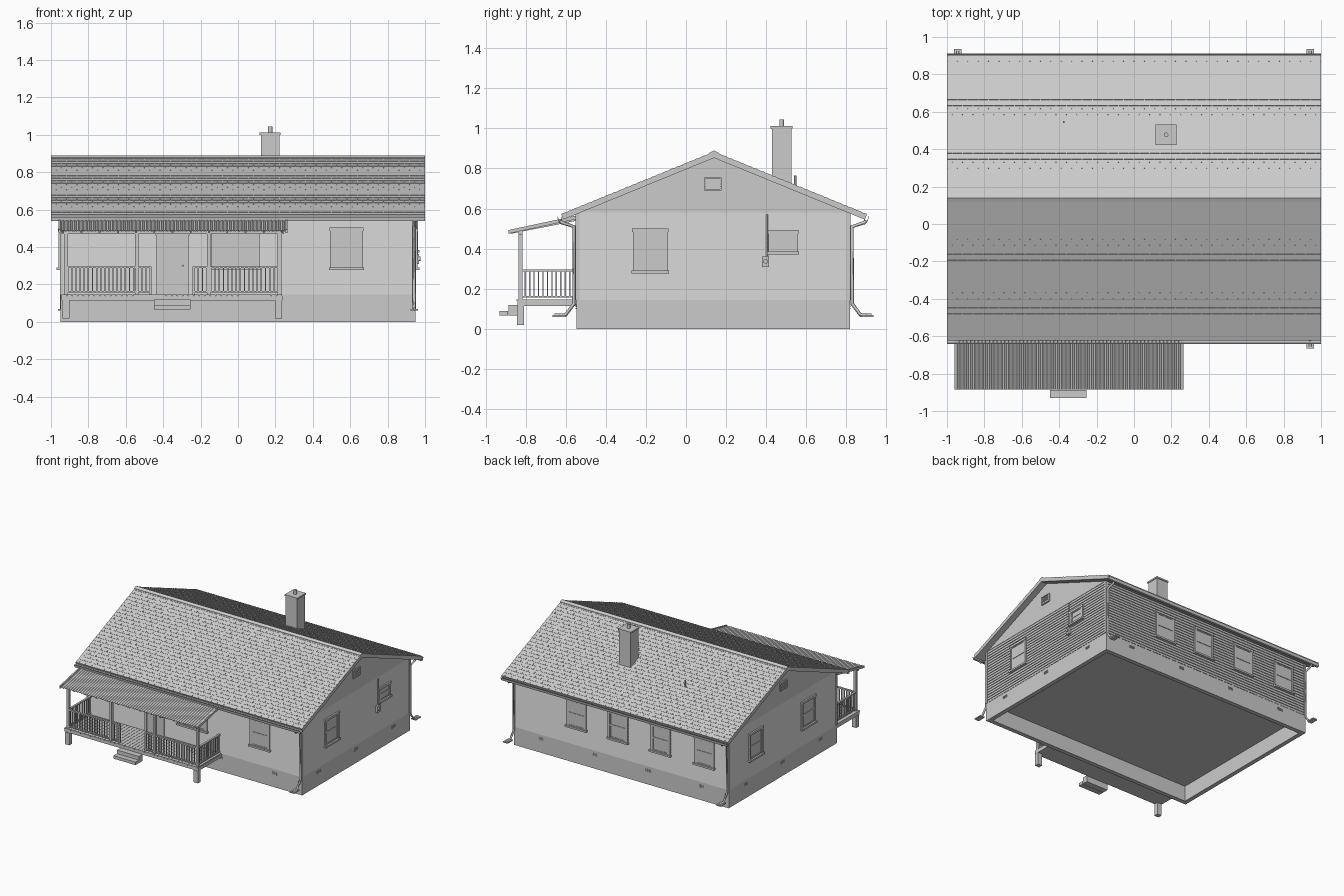
import bpy, bmesh
from math import radians, atan2, hypot, cos, pi
from mathutils import Matrix, Vector

if "Cube" in bpy.data.objects:
    bpy.data.objects.remove(bpy.data.objects["Cube"])


def make(name, verts, faces, matrix=None):
    me = bpy.data.meshes.new(name)
    me.from_pydata(verts, [], faces)
    bm = bmesh.new()
    bm.from_mesh(me)
    bmesh.ops.recalc_face_normals(bm, faces=bm.faces)
    bm.to_mesh(me)
    bm.free()
    ob = bpy.data.objects.new(name, me)
    if matrix:
        ob.matrix_world = matrix
    bpy.context.collection.objects.link(ob)
    return ob


def boxes(name, items, matrix=None):
    """One object from boxes given as (x0, x1, y0, y1, z0, z1)."""
    verts, faces = [], []
    for x0, x1, y0, y1, z0, z1 in items:
        n = len(verts)
        verts += [(x, y, z) for x in (x0, x1) for y in (y0, y1) for z in (z0, z1)]
        faces += [[n + i for i in f] for f in ((0, 1, 3, 2), (4, 6, 7, 5), (0, 4, 5, 1),
                                               (2, 3, 7, 6), (0, 2, 6, 4), (1, 5, 7, 3))]
    return make(name, verts, faces, matrix)


def prism(name, profile, x0, x1):
    """Extrude a (y, z) profile along x."""
    n = len(profile)
    verts = [(x, y, z) for x in (x0, x1) for y, z in profile]
    faces = [list(range(n)), list(range(n, 2 * n))]
    faces += [(i, (i + 1) % n, n + (i + 1) % n, n + i) for i in range(n)]
    return make(name, verts, faces)


def tube(name, points, radius, sides_res=0):
    cu = bpy.data.curves.new(name, 'CURVE')
    cu.dimensions = '3D'
    cu.bevel_depth, cu.bevel_resolution, cu.use_fill_caps = radius, sides_res, True
    sp = cu.splines.new('POLY')
    sp.points.add(len(points) - 1)
    for p, co in zip(sp.points, points):
        p.co = (*co, 1)
    ob = bpy.data.objects.new(name, cu)
    bpy.context.collection.objects.link(ob)
    return ob


HX, Y0, Y1, FZ, WZ = 0.95, -0.547, 0.817, 0.145, 0.58
YC = 0.135

# Hollow foundation with the floor closing it
T = 0.035
boxes("foundation", [(-HX, HX, Y0, Y0 + T, 0, FZ), (-HX, HX, Y1 - T, Y1, 0, FZ),
                     (-HX, -HX + T, Y0 + T, Y1 - T, 0, FZ), (HX - T, HX, Y0 + T, Y1 - T, 0, FZ)])
boxes("floor", [(-HX + T, HX - T, Y0 + T, Y1 - T, 0.125, FZ)])

# Lap siding walls: sawtooth stack of rings
verts, faces, N = [], [], 20
for i in range(N):
    for out, k in ((0.002, i), (-0.003, i + 1)):
        z = FZ + (WZ - FZ) * k / N
        verts += [(-HX - out, Y0 - out, z), (HX + out, Y0 - out, z),
                  (HX + out, Y1 + out, z), (-HX - out, Y1 + out, z)]
for r in range(2 * N - 1):
    faces += [(4 * r + j, 4 * r + (j + 1) % 4, 4 * r + 4 + (j + 1) % 4, 4 * r + 4 + j) for j in range(4)]
make("siding_walls", verts, faces)
boxes("corner_boards", [(sx * 0.944 - 0.009, sx * 0.944 + 0.009, y - 0.009, y + 0.009, FZ, WZ)
                        for sx in (-1, 1) for y in (Y0 + 0.006, Y1 - 0.006)])
prism("gables", [(Y0, WZ), (Y1, WZ), (0.14, 0.857)], -HX, HX)

# Roof slopes with shingle tabs
RY, RZ, RUN, DROP = 0.14, 0.885, 0.763, 0.312
L, ang = hypot(RUN, DROP), atan2(DROP, RUN)
ROWS, COLS = 24, 36
for side, name in ((0, "back"), (1, "front")):
    m = Matrix.Translation((0, RY, RZ)) @ Matrix.Rotation(pi * side, 4, 'Z') @ Matrix.Rotation(-ang, 4, 'X')
    boxes("roof_slab_" + name, [(-1, 1, 0, L, -0.03, -0.003)], m)
    tabs, w, d = [], 2 / COLS, L / ROWS
    for r in range(ROWS):
        tabs.append((-1, 1, r * d, r * d + d * 0.55, -0.003, -0.0015))
        off = w / 2 * (r % 2)
        for c in range(COLS + r % 2):
            a, b = max(-1, -1 + c * w - off + 0.002), min(1, -1 + (c + 1) * w - off - 0.002)
            tabs.append((a, b, r * d + d * 0.5, (r + 1) * d, -0.003, 0))
    boxes("roof_shingles_" + name, tabs, m)
s = DROP / RUN
prism("ridge_cap", [(RY - 0.022, RZ - 0.022 * s - 0.002), (RY - 0.022, RZ - 0.022 * s + 0.003), (RY, RZ + 0.005),
                    (RY + 0.022, RZ - 0.022 * s + 0.003), (RY + 0.022, RZ - 0.022 * s - 0.002),
                    (RY, RZ - 0.008)], -1, 1)

# Gutters and downspouts
for sy, name in ((1, "back"), (-1, "front")):
    def Y(v):
        return YC + sy * v
    prism("gutter_" + name, [(Y(a), b) for a, b in
          ((0.753, 0.56), (0.753, 0.538), (0.772, 0.538), (0.777, 0.56), (0.774, 0.56),
           (0.77, 0.541), (0.756, 0.541), (0.756, 0.56))], -1, 1)
    for sx in (-1, 1):
        if sy < 0 and sx < 0:
            continue
        x = sx * 0.942
        tube("downspout", [(x, Y(a), b) for a, b in ((0.763, 0.54), (0.755, 0.53), (0.694, 0.51),
             (0.694, 0.125), (0.735, 0.07), (0.79, 0.067))], 0.009)
        ya, yb = sorted((Y(0.735), Y(0.8)))
        boxes("splash_block", [(x - 0.02, x + 0.02, ya, yb, 0.06, 0.069)])

# Wall frames: local x along wall, -y outward
WALL = {"front": (0, (0, Y0, 0)), "right": (90, (HX, 0, 0)), "back": (180, (0, Y1, 0)), "left": (-90, (-HX, 0, 0))}


def wall(side):
    a, loc = WALL[side]
    return Matrix.Translation(loc) @ Matrix.Rotation(radians(a), 4, 'Z')


def window(side, u, w, z0, z1):
    h, c, zm = w / 2, 0.016, (z0 + z1) / 2
    a, b = u - h, u + h
    boxes("window_" + side, [
        (a, a + c, -0.011, 0, z0, z1), (b - c, b, -0.011, 0, z0, z1),
        (a - 0.004, b + 0.004, -0.013, 0, z1 - c, z1 + 0.002), (a - 0.006, b + 0.006, -0.02, 0, z0 - 0.004, z0 + 0.01),
        (a + c, b - c, -0.008, 0, zm - 0.006, zm + 0.006),
        (a + c, a + c + 0.007, -0.007, 0, z0, z1), (b - c - 0.007, b - c, -0.007, 0, z0, z1),
        (a + c, b - c, -0.007, 0, z1 - c - 0.007, z1 - c), (a + c, b - c, -0.007, 0, z0 + 0.01, z0 + 0.019),
        (a + c, b - c, -0.004, 0, z0, z1)], wall(side))


window("front", 0.58, 0.175, 0.28, 0.502)
for u in (-0.08, 0.05):
    window("front", u, 0.13, 0.28, 0.49)
window("right", -0.178, 0.175, 0.28, 0.498)
window("right", 0.485, 0.145, 0.375, 0.49)
for x in (0.393, 0.025, -0.35, -0.738):
    window("back", -x, 0.175, 0.28, 0.502)
for y in (0.48, -0.18):
    window("left", -y, 0.175, 0.28, 0.498)

# Louvred gable vents and foundation vents
for side, k in (("right", 1), ("left", -1)):
    u = 0.133 * k
    boxes("gable_vent", [(u - 0.043, u - 0.036, -0.01, 0, 0.69, 0.755), (u + 0.036, u + 0.043, -0.01, 0, 0.69, 0.755),
                         (u - 0.043, u + 0.043, -0.01, 0, 0.69, 0.697), (u - 0.043, u + 0.043, -0.01, 0, 0.748, 0.755)]
          + [(u - 0.036, u + 0.036, -0.007, 0, 0.7 + i * 0.012, 0.708 + i * 0.012) for i in range(4)], wall(side))
for side, us in (("front", (-0.705, -0.235, 0.235, 0.705)), ("back", (-0.705, -0.235, 0.235, 0.705)),
                 ("right", (-0.335, 0.135, 0.605)), ("left", (-0.605, -0.135, 0.335))):
    boxes("foundation_vents_" + side, [(u - 0.022, u + 0.022, -0.003, 0, z, z + 0.005)
                                       for u in us for z in (0.1, 0.108, 0.116)], wall(side))

# Electric meter with conduit
boxes("meter_box", [(0.38, 0.415, -0.018, 0, 0.308, 0.362)], wall("right"))
tube("meter_dial", [(HX + 0.01, 0.397, 0.337), (HX + 0.027, 0.397, 0.337)], 0.012, 3)
tube("meter_conduit", [(HX + 0.008, 0.404, 0.36), (HX + 0.008, 0.404, 0.57)], 0.005, 2)

# Front door
boxes("front_door", [(-0.435, -0.42, -0.011, 0, FZ, 0.472), (-0.28, -0.265, -0.011, 0, FZ, 0.472),
                     (-0.44, -0.26, -0.012, 0, 0.462, 0.478), (-0.42, -0.28, -0.005, 0, FZ, 0.465)], wall("front"))
tube("door_knob", [(-0.295, Y0, 0.3), (-0.295, Y0 - 0.02, 0.3)], 0.006, 2)

# Chimney and vent pipe
boxes("chimney", [(0.122, 0.222, 0.428, 0.526, 0.7, 1.0), (0.116, 0.228, 0.422, 0.532, 1.0, 1.012)])
tube("chimney_flue", [(0.172, 0.477, 1.0), (0.172, 0.477, 1.045)], 0.012, 3)
tube("roof_vent_pipe", [(-0.375, 0.545, 0.66), (-0.375, 0.545, 0.765)], 0.006, 2)

# Porch deck boards, rim, piers and steps
PX0, PX1, PY = -0.945, 0.237, -0.84
nb = 40
bw = (PX1 - PX0) / nb
boxes("porch_boards", [(PX0 + i * bw, PX0 + (i + 1) * bw - 0.002, PY - 0.005, Y0, 0.138, 0.147) for i in range(nb)])
boxes("porch_rim", [(PX0, PX1, PY, Y0, 0.115, 0.138)])
boxes("porch_piers", [(x - 0.019, x + 0.019, PY - 0.003, PY + 0.032, 0.018, 0.115) for x in (-0.92, 0.217)])
boxes("porch_steps", [(-0.45, -0.255, -0.93, -0.888, 0.066, 0.09), (-0.45, -0.255, -0.885, PY, 0.066, 0.118)])

# Posts, beam and rafters
PYC = -0.825
boxes("porch_posts", [(x - 0.01, x + 0.01, PYC - 0.01, PYC + 0.01, FZ, 0.478) for x in (-0.92, -0.542, -0.157, 0.222)])
boxes("porch_beam", [(PX0, 0.245, PYC - 0.01, PYC + 0.01, 0.47, 0.486)])
ZW, ZE, YE = 0.557, 0.485, -0.885
for i in range(13):
    x = -0.935 + i * 0.0975
    prism("porch_rafter", [(Y0, ZW - 0.004), (YE + 0.01, ZE - 0.001), (YE + 0.01, ZE - 0.011), (Y0, ZW - 0.018)],
          x - 0.005, x + 0.005)

# Corrugated porch roof with side trims
X0, X1, M = -0.955, 0.258, 240
verts = [(X0 + (X1 - X0) * i / M, y, z + 0.003 * cos(i * pi / 2))
         for i in range(M + 1) for y, z in ((YE, ZE + 0.003), (Y0, ZW + 0.003))]
roof = make("porch_roof", verts, [(2 * i, 2 * i + 2, 2 * i + 3, 2 * i + 1) for i in range(M)])
roof.modifiers.new("thickness", 'SOLIDIFY').thickness = 0.003
for x in (X0, X1):
    prism("porch_roof_trim", [(Y0, ZW + 0.008), (YE, ZE + 0.008), (YE, ZE - 0.01), (Y0, ZW - 0.01)],
          x - 0.005, x + 0.006)


# Railings along the front and both porch ends
def railing(name, p, q):
    p, q = Vector(p), Vector(q)
    n = round((q - p).length / 0.0225)
    items = []
    for z0, z1, h in ((0.287, 0.297, 0.008), (0.156, 0.165, 0.006)):
        items.append((min(p.x, q.x) - h, max(p.x, q.x) + h, min(p.y, q.y) - h, max(p.y, q.y) + h, z0, z1))
    for i in range(n + 1):
        c = p.lerp(q, i / n)
        items.append((c.x - 0.0035, c.x + 0.0035, c.y - 0.0035, c.y + 0.0035, 0.16, 0.29))
    boxes(name, items)


railing("rail_front_left", (-0.91, PYC), (-0.47, PYC))
railing("rail_front_right", (-0.235, PYC), (0.215, PYC))
railing("rail_left_end", (-0.92, PYC), (-0.92, Y0 - 0.01))
railing("rail_right_end", (0.222, PYC), (0.222, Y0 - 0.01))
boxes("rail_newels", [(x - 0.006, x + 0.006, PYC - 0.006, PYC + 0.006, FZ, 0.295) for x in (-0.468, -0.237)])
